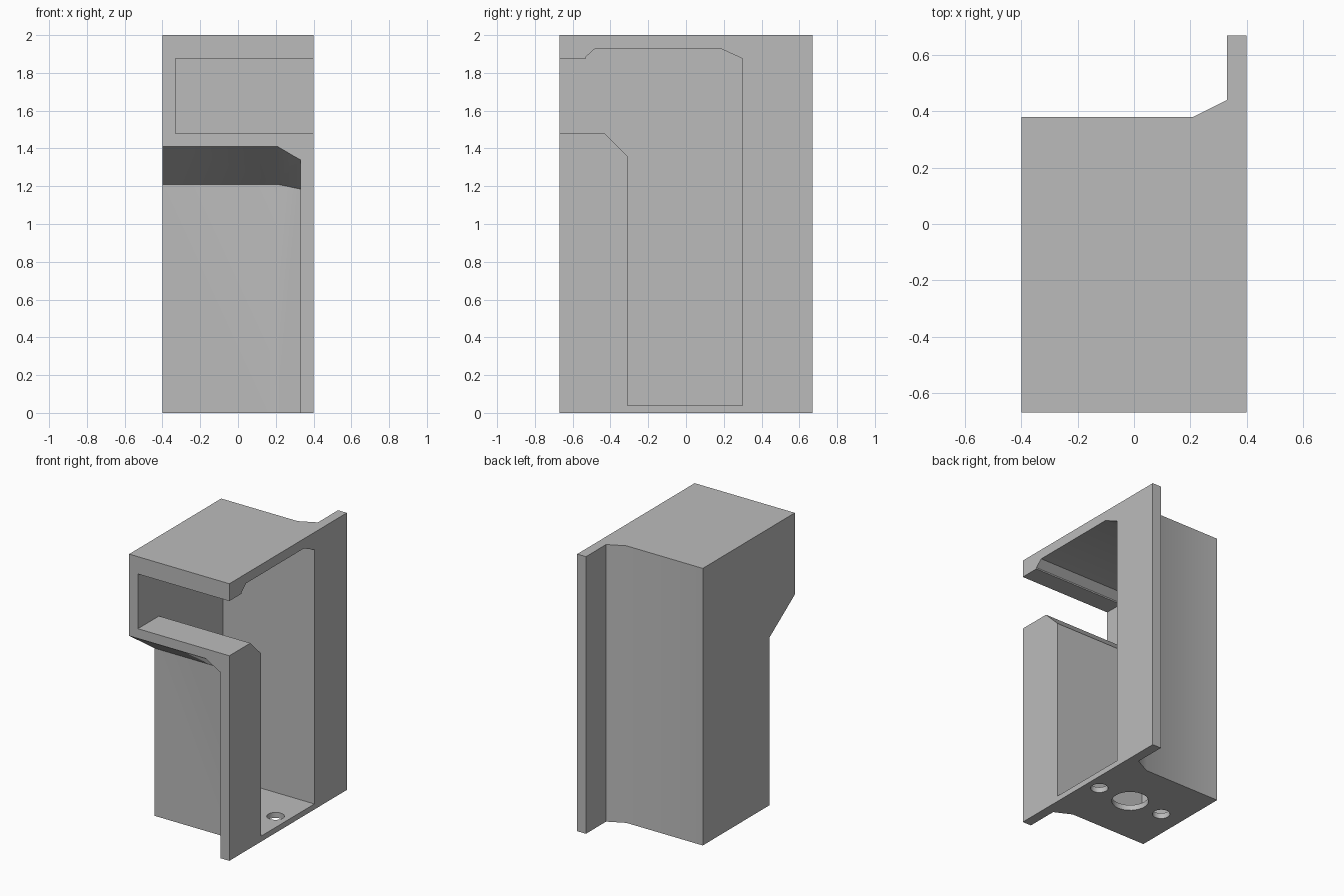
import bpy, bmesh, math
from mathutils import Vector

if "Cube" in bpy.data.objects:
    bpy.data.objects.remove(bpy.data.objects["Cube"])

grey = bpy.data.materials.new("plain grey")
grey.diffuse_color = (0.5, 0.5, 0.5, 1)
grey.use_nodes = True
grey.node_tree.nodes["Principled BSDF"].inputs["Base Color"].default_value = grey.diffuse_color


def loft(name, ring_a, ring_b):
    """Closed solid between two matching rings of points."""
    bm = bmesh.new()
    a = [bm.verts.new(p) for p in ring_a]
    b = [bm.verts.new(p) for p in ring_b]
    n = len(a)
    bm.faces.new(a)
    bm.faces.new(b)
    for i in range(n):
        j = (i + 1) % n
        bm.faces.new((a[i], a[j], b[j], b[i]))
    bmesh.ops.recalc_face_normals(bm, faces=bm.faces)
    mesh = bpy.data.meshes.new(name)
    bm.to_mesh(mesh)
    bm.free()
    ob = bpy.data.objects.new(name, mesh)
    bpy.context.collection.objects.link(ob)
    return ob


def prism_z(name, outline, z0, z1):
    return loft(name, [(x, y, z0) for x, y in outline], [(x, y, z1) for x, y in outline])


def cut(target, cutter):
    mod = target.modifiers.new("cut", 'BOOLEAN')
    mod.operation = 'DIFFERENCE'
    mod.solver = 'EXACT'
    mod.object = cutter
    bpy.context.view_layer.objects.active = target
    bpy.ops.object.modifier_apply(modifier=mod.name)
    bpy.data.objects.remove(cutter)


# Housing block: plan outline with the side flange and flared rear wall
housing = prism_z("housing", [(-0.4, -0.67), (0.4, -0.67), (0.4, 0.67), (0.33, 0.67),
                              (0.33, 0.44), (0.21, 0.38), (-0.4, 0.38)], 0, 2)
housing.data.materials.append(grey)

# Undercut below the front spout, with a sloping ceiling
ceiling = [(-0.5, -0.38, 1.21), (0.21, -0.38, 1.21), (0.33, -0.44, 1.185),
           (0.33, -0.77, 1.408), (0.21, -0.77, 1.479), (-0.5, -0.77, 1.479)]
undercut = loft("undercut_cutter", [(x, y, -0.1) for x, y, z in ceiling], ceiling)
bm = bmesh.new()
bm.from_mesh(undercut.data)
top = [f for f in bm.faces if all(v.co.z > 0 for v in f.verts)][0]
by_pos = lambda x, y: min(top.verts, key=lambda v: (v.co.xy - Vector((x, y))).length)
bmesh.utils.face_split(top, by_pos(0.21, -0.38), by_pos(0.21, -0.77))
bmesh.ops.triangulate(bm, faces=bm.faces[:])
bm.to_mesh(undercut.data)
bm.free()
cut(housing, undercut)

# Inner cavity, open at the flange side and at the front spout
cavity = [(-0.8, 1.48), (-0.43, 1.48), (-0.31, 1.36), (-0.31, 0.04), (0.30, 0.04),
          (0.30, 1.875), (0.18, 1.93), (-0.48, 1.93), (-0.53, 1.885), (-0.53, 1.875), (-0.8, 1.875)]
cut(housing, loft("cavity_cutter", [(-0.33, y, z) for y, z in cavity],
                  [(0.5, y, z) for y, z in cavity]))

# Floor holes: one large between two small
for cx, r in ((0.033, 0.122), (0.30, 0.058), (-0.235, 0.058)):
    circle = [(cx + r * math.cos(k * math.tau / 32), r * math.sin(k * math.tau / 32))
              for k in range(32)]
    cut(housing, prism_z("hole_cutter", circle, -0.1, 0.1))

# Smooth the gentle flare, keep hard edges
bpy.ops.object.select_all(action='DESELECT')
housing.select_set(True)
bpy.context.view_layer.objects.active = housing
bpy.ops.object.shade_smooth_by_angle(angle=math.radians(30))
